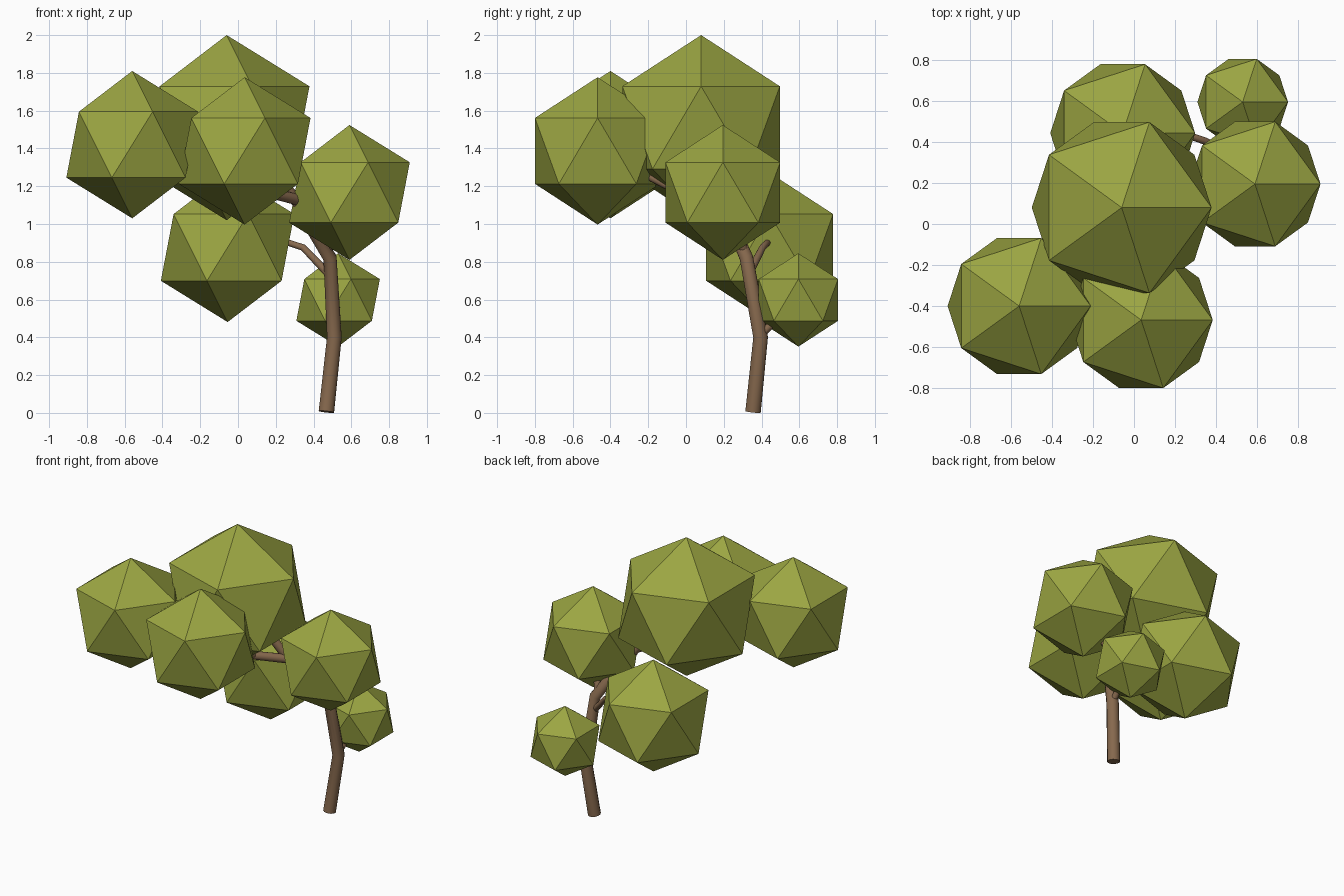
import bpy

if "Cube" in bpy.data.objects:
    bpy.data.objects.remove(bpy.data.objects["Cube"])


def material(name, color):
    mat = bpy.data.materials.new(name)
    mat.diffuse_color = (*color, 1)
    mat.use_nodes = True
    mat.node_tree.nodes["Principled BSDF"].inputs["Base Color"].default_value = mat.diffuse_color
    return mat


LEAF = material("leaf_green", (0.33, 0.38, 0.055))
BARK = material("bark_brown", (0.24, 0.14, 0.075))


def leaf_clump(name, center, radius):
    bpy.ops.mesh.primitive_ico_sphere_add(subdivisions=1, radius=radius, location=center)
    ob = bpy.context.object
    ob.name = name
    ob.data.materials.append(LEAF)


def limb(name, points):
    """Tapered round limb through (x, y, z, radius) points."""
    curve = bpy.data.curves.new(name, 'CURVE')
    curve.dimensions = '3D'
    curve.bevel_depth = 1.0
    curve.bevel_resolution = 4
    curve.use_fill_caps = True
    spline = curve.splines.new('POLY')
    spline.points.add(len(points) - 1)
    for p, (x, y, z, r) in zip(spline.points, points):
        p.co = (x, y, z, 1)
        p.radius = r
    ob = bpy.data.objects.new(name, curve)
    bpy.context.collection.objects.link(ob)
    bpy.ops.object.select_all(action='DESELECT')
    ob.select_set(True)
    bpy.context.view_layer.objects.active = ob
    bpy.ops.object.convert(target='MESH')
    ob = bpy.context.object
    ob.data.materials.append(BARK)
    bpy.ops.object.shade_smooth_by_angle(angle=0.9)


# Foliage: low-poly clumps
leaf_clump("foliage_top", (-0.06, 0.08, 1.51), 0.49)
leaf_clump("foliage_left", (-0.56, -0.40, 1.42), 0.39)
leaf_clump("foliage_front", (0.035, -0.468, 1.387), 0.39)
leaf_clump("foliage_right", (0.59, 0.195, 1.167), 0.357)
leaf_clump("foliage_back", (-0.055, 0.443, 0.876), 0.395)
leaf_clump("foliage_small", (0.53, 0.595, 0.598), 0.247)

# Trunk with its bends, running up into the crown
limb("trunk", [(0.468, 0.355, 0.006, 0.042), (0.51, 0.395, 0.40, 0.040),
               (0.487, 0.32, 0.82, 0.037), (0.39, 0.25, 0.98, 0.034),
               (0.30, 0.12, 1.14, 0.031), (-0.06, 0.08, 1.51, 0.022)])

# Branches leading into each clump
limb("branch_left", [(0.31, 0.12, 1.13, 0.030), (0.15, -0.03, 1.17, 0.028),
                     (-0.56, -0.40, 1.42, 0.018)])
limb("branch_front", [(0.15, -0.03, 1.17, 0.024), (0.035, -0.468, 1.387, 0.016)])
limb("branch_right", [(0.47, 0.31, 0.85, 0.025), (0.59, 0.195, 1.167, 0.016)])
limb("branch_back", [(0.485, 0.33, 0.73, 0.022), (0.345, 0.405, 0.875, 0.018),
                     (0.27, 0.43, 0.90, 0.017), (-0.055, 0.443, 0.90, 0.014)])
limb("branch_small", [(0.51, 0.39, 0.41, 0.022), (0.53, 0.595, 0.598, 0.014)])
